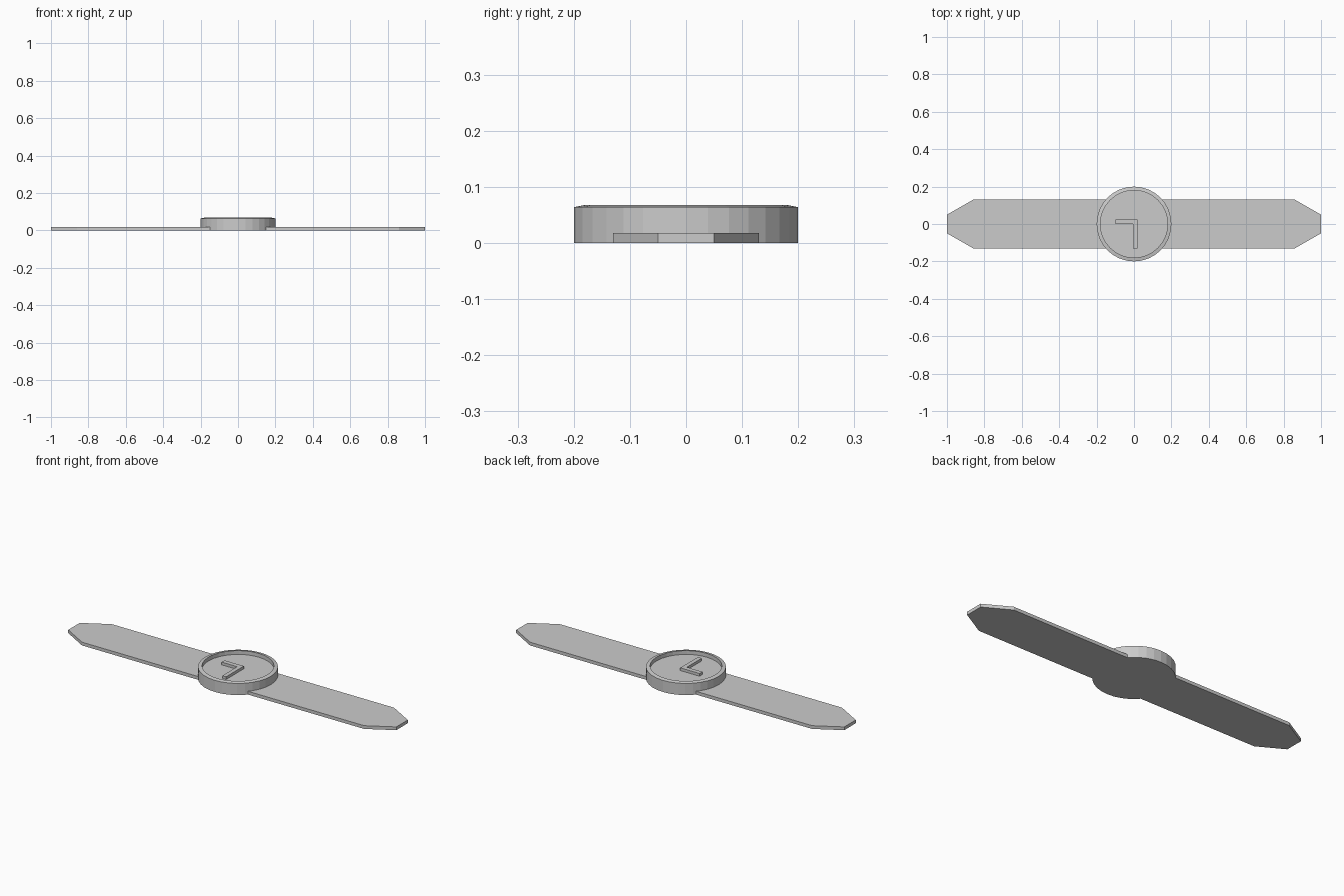
import bpy, bmesh, math

if "Cube" in bpy.data.objects:
    bpy.data.objects.remove(bpy.data.objects["Cube"])


def finish(name, bm):
    bmesh.ops.recalc_face_normals(bm, faces=bm.faces[:])
    me = bpy.data.meshes.new(name)
    bm.to_mesh(me)
    bm.free()
    ob = bpy.data.objects.new(name, me)
    bpy.context.collection.objects.link(ob)
    return ob


def prism(name, outline, z0, z1):
    bm = bmesh.new()
    face = bm.faces.new([bm.verts.new((x, y, z0)) for x, y in outline])
    ext = bmesh.ops.extrude_face_region(bm, geom=[face], use_keep_orig=True)
    for v in ext["geom"]:
        if isinstance(v, bmesh.types.BMVert):
            v.co.z = z1
    return finish(name, bm)


def lathe(name, profile, sides):
    # capped rings from bottom to top
    bm = bmesh.new()
    rings = []
    for r, z in profile:
        rings.append([bm.verts.new((r * math.cos(math.tau * i / sides),
                                    r * math.sin(math.tau * i / sides), z))
                      for i in range(sides)])
    for a, b in zip(rings, rings[1:]):
        for i in range(sides):
            j = (i + 1) % sides
            bm.faces.new((a[i], a[j], b[j], b[i]))
    bm.faces.new(rings[0])
    bm.faces.new(rings[-1])
    return finish(name, bm)


# Strap halves with tapered tips, tucked under the case
for name, s in (("strap_right", 1), ("strap_left", -1)):
    half = [(0.12, -0.13), (0.86, -0.13), (1, -0.05),
            (1, 0.05), (0.86, 0.13), (0.12, 0.13)]
    prism(name, [(s * x, y) for x, y in half], 0, 0.018)

# Round case with sloped rim and recessed dial
lathe("watch_case", [(0.2, 0), (0.2, 0.064), (0.18, 0.068), (0.18, 0.047)], 32)

# Raised L-shaped pair of hands
prism("watch_hands", [(-0.1, 0.0), (-0.005, 0.0), (-0.005, -0.13), (0.018, -0.13),
                      (0.018, 0.025), (-0.1, 0.025)], 0.045, 0.062)
